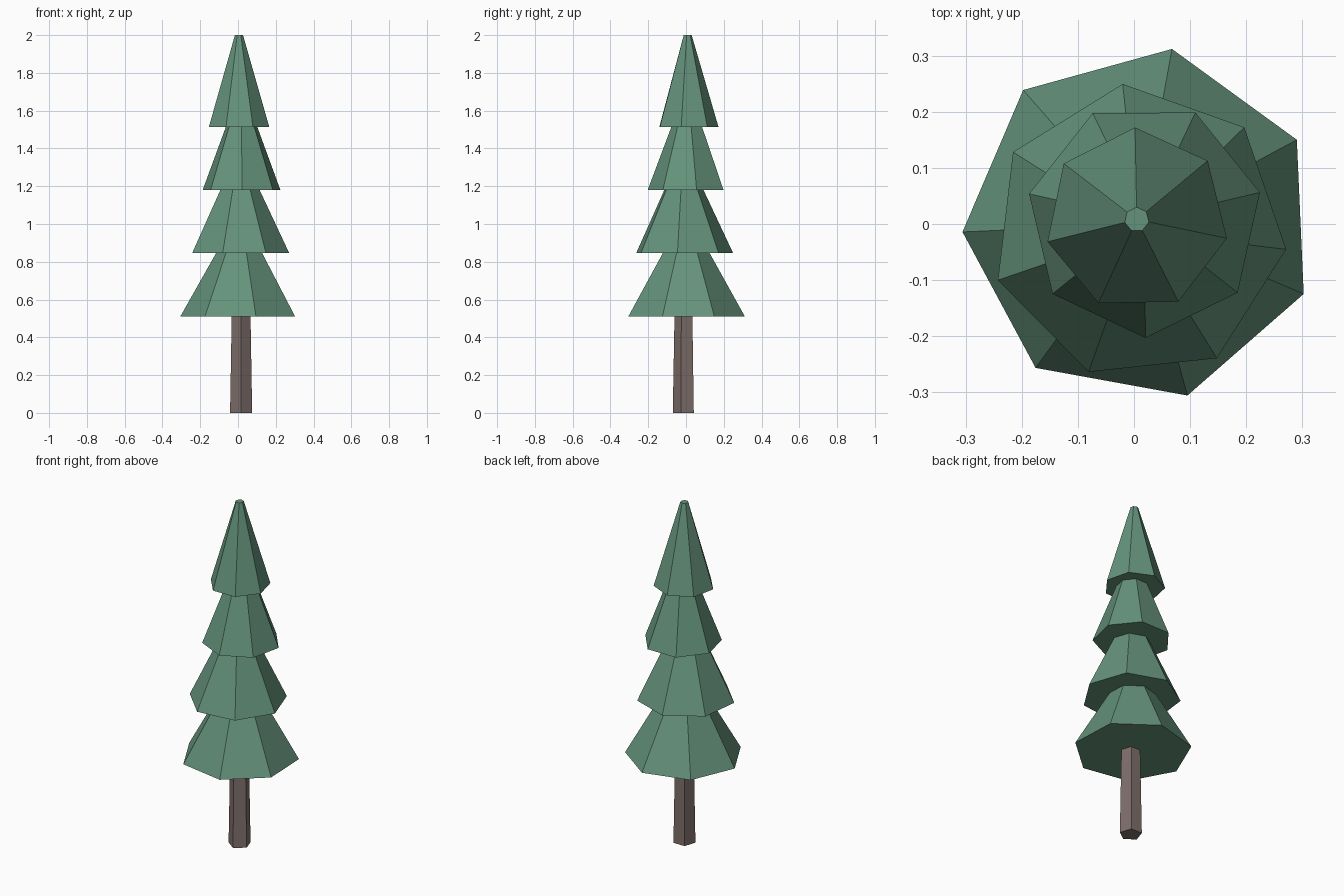
import bpy
from math import radians

if "Cube" in bpy.data.objects:
    bpy.data.objects.remove(bpy.data.objects["Cube"])


def material(name, color):
    m = bpy.data.materials.new(name)
    m.diffuse_color = (*color, 1)
    m.use_nodes = True
    m.node_tree.nodes["Principled BSDF"].inputs["Base Color"].default_value = m.diffuse_color
    return m


def frustum(name, sides, r1, r2, z1, z2, center, phase, mat):
    """Flat-faced capped frustum whose first corner points at angle `phase` (degrees)."""
    bpy.ops.mesh.primitive_cone_add(vertices=sides, radius1=r1, radius2=r2, depth=z2 - z1,
                                    location=(center[0], center[1], (z1 + z2) / 2))
    ob = bpy.context.object
    # put a corner on +x whatever the primitive's own start angle is
    v = ob.data.vertices[0].co
    start = v.to_2d().angle_signed((1, 0))
    ob.rotation_euler.z = radians(phase) - start
    ob.name = name
    ob.data.materials.append(mat)
    return ob


green = material("needles", (0.13, 0.29, 0.20))
brown = material("bark", (0.21, 0.16, 0.145))

# Trunk: tapered pentagon reaching into the lowest tier
frustum("trunk", 5, 0.0615, 0.0515, 0, 0.56, (0.0165, -0.0085), 270, brown)

# Foliage: overlapping seven-sided tiers, each turned and nudged a little
HEIGHT, TAPER = 0.486, 0.134
tiers = [  # base height, base radius, centre, corner angle
    (0.510, 0.317, (0.011, 0.000), 79.7),
    (0.846, 0.265, (0.008, -0.014), 96.1),
    (1.180, 0.211, (0.019, 0.008), 13.2),
    (1.514, 0.164, (0.005, 0.008), 91.1),
]
for i, (z, r, c, a) in enumerate(tiers, 1):
    frustum(f"foliage_tier_{i}", 7, r, r * TAPER, z, z + HEIGHT, c, a, green)
